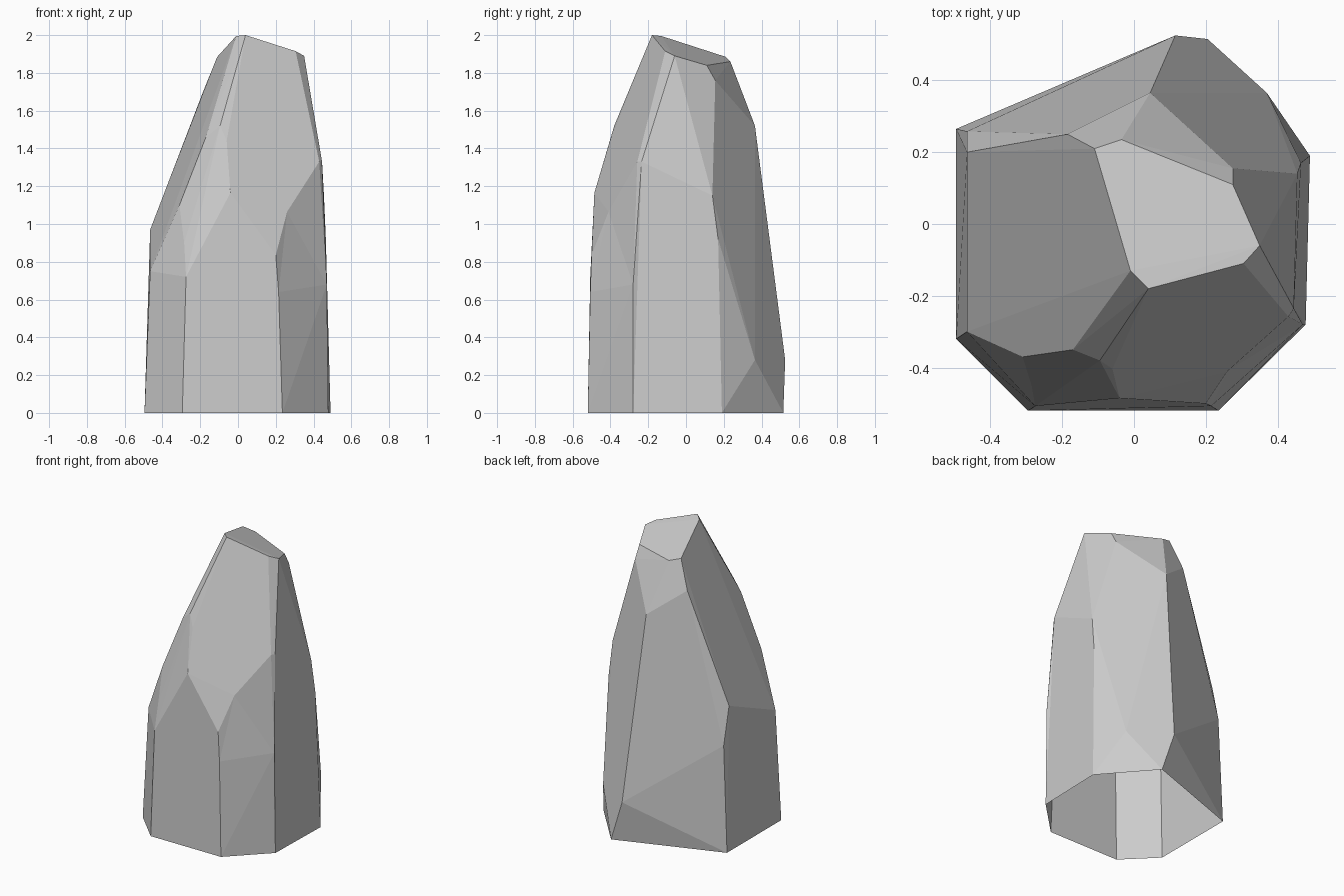
import bpy, bmesh

if "Cube" in bpy.data.objects:
    bpy.data.objects.remove(bpy.data.objects["Cube"])

# Corner points of the standing stone, level by level
base = [(x, y, 0) for x, y in [(-.495, .265), (-.495, -.32), (-.295, -.52), (.235, -.52),
                               (.478, -.28), (.49, .19), (.205, .515)]]
lower = [(.115, .525, .28), (.37, .365, .28), (-.465, .258, .72), (-.465, -.3, .75),
         (-.275, -.507, .72), (.215, -.507, .64), (.47, -.28, .68)]
waist = [(-.465, .2, .97), (-.31, -.37, 1.1), (-.285, -.45, .9), (.2, -.5, .835),
         (-.04, -.485, 1.165), (.465, .17, .92), (.455, .14, 1.15)]
shoulder = [(.43, -.258, 1.33), (.445, -.235, 1.33), (-.06, -.403, 1.44), (-.095, -.38, 1.52),
            (-.17, -.35, 1.46), (.045, .365, 1.52), (-.185, .25, 1.70), (.275, .155, 1.76)]
crown = [(.04, -.18, 2), (.305, -.11, 1.915), (.35, -.06, 1.89), (.275, .11, 1.84),
         (-.035, .235, 1.86), (-.11, .21, 1.885), (-.01, -.13, 1.995)]

bm = bmesh.new()


def dent(point, rim):
    """Replace the hull faces spanned by the rim points with a fan to an inner point."""
    rim = [tuple(p) for p in rim]

    def on_rim(v):
        return any((v.co.x - p[0]) ** 2 + (v.co.y - p[1]) ** 2 + (v.co.z - p[2]) ** 2 < 1e-8
                   for p in rim)
    old = [f for f in bm.faces if all(on_rim(v) for v in f.verts)]
    if not old:
        return
    edges = {e for f in old for e in f.edges}
    border = [tuple(e.verts) for e in edges if sum(f in old for f in e.link_faces) == 1]
    bmesh.ops.delete(bm, geom=old, context='FACES')
    tip = bm.verts.new(point)
    for a, b in border:
        bm.faces.new((a, b, tip))


# Chipped outer hull
for p in base + lower + waist + shoulder + crown:
    bm.verts.new(p)
hull = bmesh.ops.convex_hull(bm, input=bm.verts[:])
loose = [v for v in bm.verts if not v.link_faces]
bmesh.ops.delete(bm, geom=loose, context='VERTS')

# Hollow chips: below the front face, and on the right side
dent((.26, -.41, 1.065), [waist[4], shoulder[0], waist[3], lower[6], lower[5]])
dent((.455, -.2, .65), [shoulder[1], lower[6], base[4], waist[5], waist[6], base[5]])

# Open underside, merge flat facets
bmesh.ops.recalc_face_normals(bm, faces=bm.faces[:])
bmesh.ops.delete(bm, geom=[f for f in bm.faces if all(v.co.z < 1e-4 for v in f.verts)],
                 context='FACES')
bmesh.ops.dissolve_limit(bm, angle_limit=.03, verts=bm.verts[:], edges=bm.edges[:])

mesh = bpy.data.meshes.new("standing_stone")
bm.to_mesh(mesh)
bm.free()
stone = bpy.data.objects.new("standing_stone", mesh)
bpy.context.collection.objects.link(stone)
